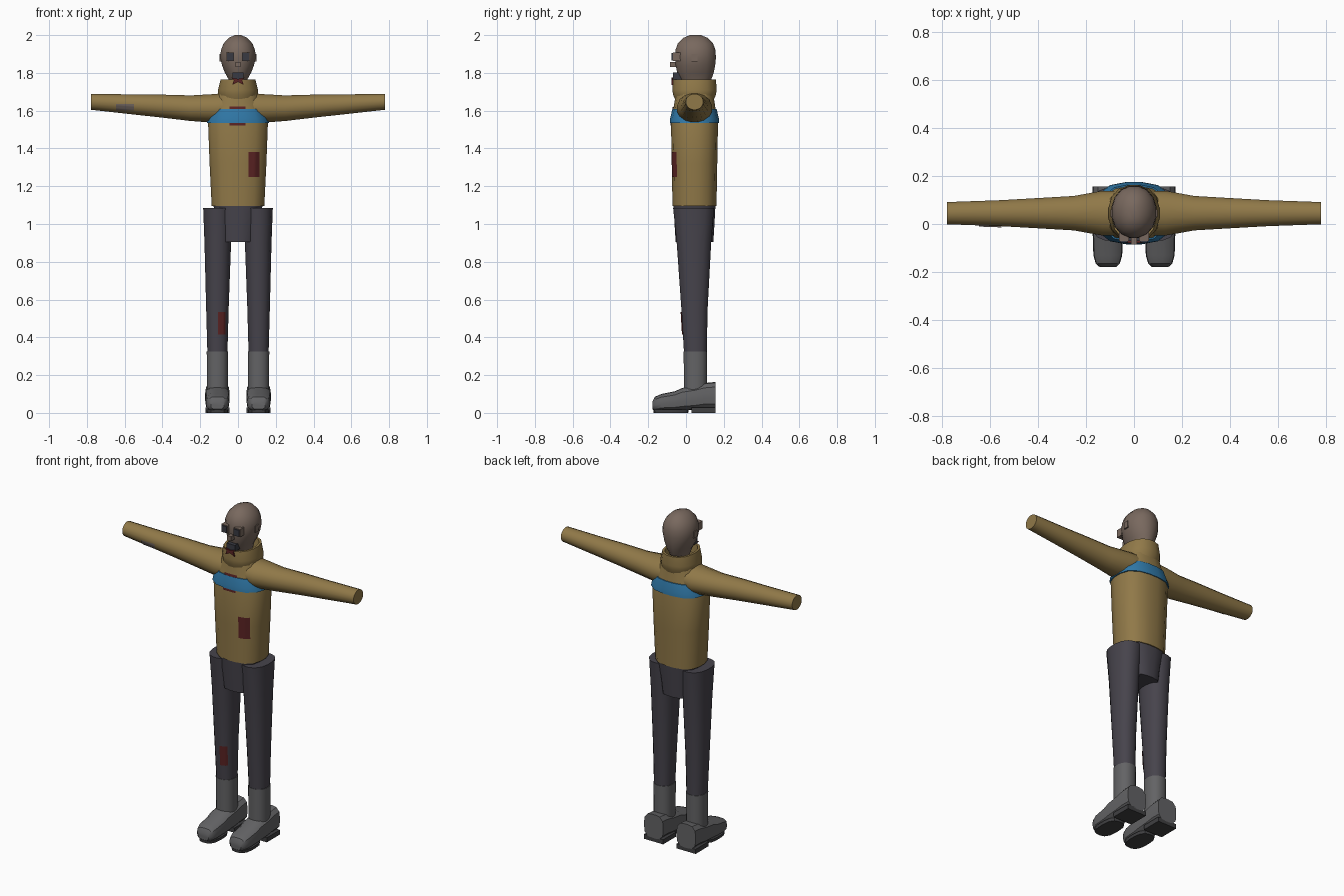
import bpy, bmesh
from math import cos, sin, pi, radians

if "Cube" in bpy.data.objects:
    bpy.data.objects.remove(bpy.data.objects["Cube"], do_unlink=True)


def material(name, r, g, b):
    m = bpy.data.materials.new(name)
    m.use_nodes = True
    m.diffuse_color = (r, g, b, 1)
    m.node_tree.nodes["Principled BSDF"].inputs["Base Color"].default_value = (r, g, b, 1)
    return m


TAN = material("tan coat", .28, .19, .065)
BLUE = material("blue band", .03, .19, .39)
TROUSER = material("dark trousers", .062, .057, .072)
BOOT = material("grey boot", .125, .125, .13)
SOLE = material("dark sole", .05, .05, .053)
SKIN = material("brown skin", .19, .14, .113)
RED = material("dark red", .105, .017, .017)
DARK = material("dark lens", .04, .042, .055)
PATCH = material("grey brown patch", .15, .12, .107)


def finish(name, bm, mat, angle=35):
    bmesh.ops.recalc_face_normals(bm, faces=bm.faces)
    mesh = bpy.data.meshes.new(name)
    bm.to_mesh(mesh)
    bm.free()
    mesh.materials.append(mat)
    mesh.shade_smooth()
    mesh.set_sharp_from_angle(angle=radians(angle))
    ob = bpy.data.objects.new(name, mesh)
    bpy.context.collection.objects.link(ob)
    return ob


def loft(name, mat, rings, axis="z", power=2.0, sides=16, angle=35):
    """Skin rounded sections; each ring is (position, u centre, v centre, u radius, v radius)."""
    bm = bmesh.new()
    place = {"x": lambda t, u, v: (t, u, v),
             "y": lambda t, u, v: (u, t, v),
             "z": lambda t, u, v: (u, v, t)}[axis]
    loops = []
    for t, cu, cv, ru, rv in rings:
        loop = []
        for i in range(sides):
            a = 2 * pi * (i + .5) / sides
            c, s = cos(a), sin(a)
            k = (abs(c) ** power + abs(s) ** power) ** (-1 / power)
            loop.append(bm.verts.new(place(t, cu + ru * c * k, cv + rv * s * k)))
        loops.append(loop)
    for a, b in zip(loops, loops[1:]):
        for i in range(sides):
            j = (i + 1) % sides
            bm.faces.new((a[i], a[j], b[j], b[i]))
    bm.faces.new(loops[0])
    bm.faces.new(loops[-1])
    return finish(name, bm, mat, angle)


def box(name, mat, x, y, z):
    bm = bmesh.new()
    bmesh.ops.create_cube(bm, size=1)
    for v in bm.verts:
        for i, (lo, hi) in enumerate((x, y, z)):
            v.co[i] = lo + (hi - lo) * (v.co[i] + .5)
    return finish(name, bm, mat)


def cloth_patch(name, mat, target, x, z):
    """Thin sheet laid on the front of the target."""
    bm = bmesh.new()
    n = 8
    g = [[bm.verts.new((x[0] + (x[1] - x[0]) * i / n, -.3, z[0] + (z[1] - z[0]) * j / n))
          for j in range(n + 1)] for i in range(n + 1)]
    for i in range(n):
        for j in range(n):
            bm.faces.new((g[i][j], g[i + 1][j], g[i + 1][j + 1], g[i][j + 1]))
    ob = finish(name, bm, mat)
    wrap = ob.modifiers.new("lay on cloth", "SHRINKWRAP")
    wrap.target = target
    wrap.wrap_method = "PROJECT"
    wrap.use_project_y = True
    wrap.use_positive_direction = True
    wrap.use_negative_direction = False
    wrap.offset = .005


# Torso, chest band and collar
CY = .045
torso = loft("coat_torso", TAN, [
    (1.095, 0, CY, .14, .117), (1.32, 0, CY, .151, .121), (1.535, 0, CY, .159, .125),
    (1.61, 0, CY, .132, .112), (1.7, 0, CY, .1, .098)], power=2.7)
loft("chest_band", BLUE, [
    (1.535, 0, CY, .166, .13), (1.56, 0, CY, .16, .129), (1.608, 0, CY, .138, .118)], power=2.7)
loft("collar", TAN, [
    (1.65, 0, CY, .095, .1), (1.685, 0, CY, .106, .115), (1.71, 0, CY, .107, .118),
    (1.765, 0, CY, .093, .115), (1.765, 0, CY, .08, .101), (1.71, 0, CY, .075, .095)], power=2.3)

# Head and neck
loft("head", SKIN, [
    (1.72, 0, .055, .04, .06), (1.765, 0, .05, .05, .085), (1.8, 0, .05, .07, .098),
    (1.84, 0, .05, .086, .106), (1.88, 0, .05, .095, .11), (1.92, 0, .05, .092, .108),
    (1.955, 0, .05, .078, .095), (1.985, 0, .05, .05, .066), (2.0, 0, .05, .018, .03)],
    power=2.1, angle=60)
box("nose", SKIN, (-.013, .013), (-.085, -.04), (1.83, 1.858))
box("mouth", DARK, (-.028, .028), (-.07, -.02), (1.765, 1.803))

# Red neck cloth with a ragged lower edge
bm = bmesh.new()
outline = [(-.035, 1.775), (-.022, 1.762), (-.03, 1.737), (0, 1.752),
           (.03, 1.737), (.022, 1.762), (.035, 1.775), (0, 1.768)]
face = bm.faces.new([bm.verts.new((x, -.078, z)) for x, z in outline])
solid = bmesh.ops.extrude_face_region(bm, geom=[face])["geom"]
bmesh.ops.translate(bm, vec=(0, .008, 0), verts=[v for v in solid if isinstance(v, bmesh.types.BMVert)])
finish("neck_cloth", bm, RED)

# Hips
loft("hips", TROUSER, [
    (.905, 0, CY, .093, .1), (1.0, 0, CY, .106, .106), (1.095, 0, CY, .13, .111)], power=3)

for side, s in (("left", 1), ("right", -1)):
    # Eye blocks with dark lenses, small ears
    lo, hi = sorted((s * .02, s * .063))
    box(side + "_eye_frame", SKIN, (lo, hi), (-.07, -.03), (1.862, 1.909))
    box(side + "_eye_lens", DARK, (lo + .004, hi - .004), (-.076, -.068), (1.866, 1.905))
    box(side + "_ear", SKIN, sorted((s * .08, s * .097)), (.03, .06), (1.86, 1.9))

    # Sleeves
    arm = loft(side + "_sleeve", TAN, [
        (s * .07, CY, 1.615, .095, .08), (s * .13, CY, 1.612, .095, .077),
        (s * .25, CY, 1.613, .073, .069), (s * .4, CY, 1.624, .064, .062),
        (s * .555, CY, 1.633, .055, .054), (s * .777, CY, 1.647, .047, .043)], axis="x")
    if s < 0:
        cloth_patch("sleeve_patch", PATCH, arm, (-.645, -.55), (1.6, 1.634))

    # Trouser legs
    X = s * .109
    leg = loft(side + "_trouser_leg", TROUSER, [
        (.3, X, .05, .053, .06), (.55, X, CY, .06, .07),
        (.9, s * .107, .042, .071, .092), (1.086, s * .106, .04, .079, .109)], power=2.4)
    if s < 0:
        cloth_patch("leg_patch", RED, leg, (-.105, -.065), (.415, .535))

    # Boots: shaft, foot, sole and heel
    loft(side + "_boot_shaft", BOOT, [
        (.1, X, .05, .056, .061), (.325, X, .05, .057, .063)], power=2.4)
    loft(side + "_boot_foot", BOOT, [
        (-.178, X, .04, .035, .02), (-.165, X, .048, .05, .037), (-.13, X, .055, .06, .045),
        (-.06, X, .062, .062, .052), (-.02, X, .072, .064, .06), (.05, X, .08, .065, .064),
        (.1, X, .09, .065, .068), (.155, X, .092, .064, .072)], axis="y", power=3.5)
    loft(side + "_boot_sole", SOLE, [
        (0, X, -.08, .056, .092), (.018, X, -.08, .058, .094)], power=3)
    box(side + "_boot_heel", SOLE, (X - .064, X + .064), (.03, .155), (0, .028))

# Red marks on the coat
cloth_patch("chest_patch", RED, torso, (-.045, .04), (1.522, 1.622))
cloth_patch("belly_patch", RED, torso, (.055, .115), (1.25, 1.38))
